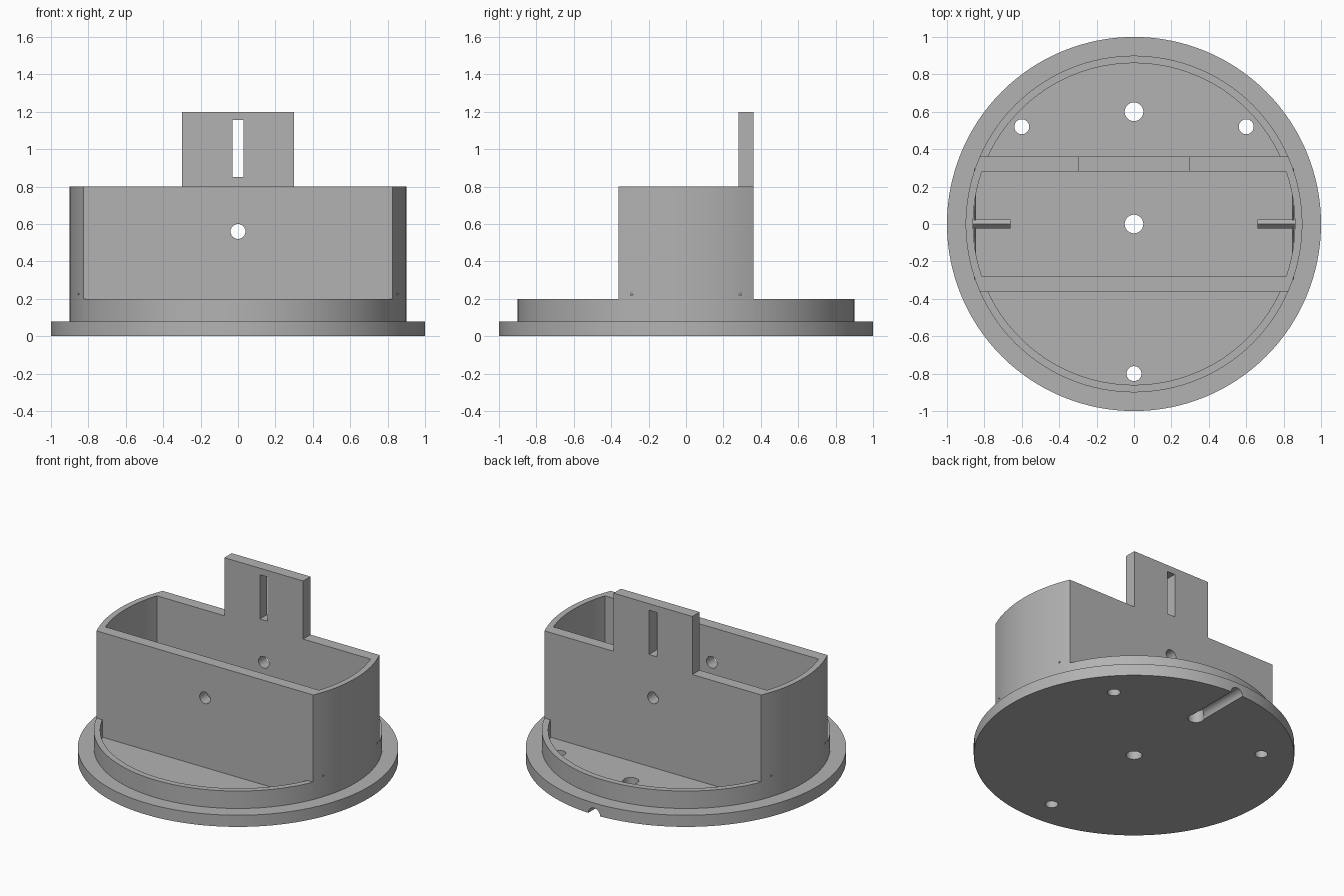
import bpy, bmesh, math
from mathutils import Matrix

cube = bpy.data.objects.get("Cube")
if cube:
    bpy.data.objects.remove(cube, do_unlink=True)

grey = bpy.data.materials.new("plain grey")
grey.use_nodes = True
COLOUR = (0.45, 0.45, 0.45, 1)
grey.diffuse_color = COLOUR
grey.node_tree.nodes["Principled BSDF"].inputs["Base Color"].default_value = COLOUR


def make(name, bm):
    bmesh.ops.recalc_face_normals(bm, faces=bm.faces)
    mesh = bpy.data.meshes.new(name)
    bm.to_mesh(mesh)
    bm.free()
    mesh.materials.append(grey)
    ob = bpy.data.objects.new(name, mesh)
    bpy.context.collection.objects.link(ob)
    return ob


def prism(name, outline, z0, z1):
    """Extrude a closed XY outline from z0 to z1."""
    bm = bmesh.new()
    face = bm.faces.new([bm.verts.new((x, y, z0)) for x, y in outline])
    ext = bmesh.ops.extrude_face_region(bm, geom=[face])
    verts = [v for v in ext["geom"] if isinstance(v, bmesh.types.BMVert)]
    bmesh.ops.translate(bm, verts=verts, vec=(0, 0, z1 - z0))
    return make(name, bm)


def rod(name, centre, radius, length, axis="Z", sides=32):
    bm = bmesh.new()
    bmesh.ops.create_cone(bm, cap_ends=True, segments=sides, radius1=radius,
                          radius2=radius, depth=length)
    turn = {"X": Matrix.Rotation(math.pi / 2, 4, "Y"),
            "Y": Matrix.Rotation(math.pi / 2, 4, "X"), "Z": Matrix()}[axis]
    bm.transform(Matrix.Translation(centre) @ turn)
    return make(name, bm)


def block(name, x0, x1, y0, y1, z0, z1):
    return prism(name, [(x0, y0), (x1, y0), (x1, y1), (x0, y1)], z0, z1)


def arc(radius, a0, a1, steps):
    return [(radius * math.cos(a0 + (a1 - a0) * i / steps),
             radius * math.sin(a0 + (a1 - a0) * i / steps)) for i in range(steps + 1)]


def barrel(radius, half):
    """Circle outline with its front and back cut flat at y = -half and half."""
    a = math.asin(half / radius)
    return arc(radius, -a, a, 24) + arc(radius, math.pi - a, math.pi + a, 24)


def cut(ob, cutters):
    bpy.context.view_layer.objects.active = ob
    for c in cutters:
        mod = ob.modifiers.new("cut", "BOOLEAN")
        mod.operation, mod.solver, mod.object = "DIFFERENCE", "EXACT", c
        bpy.ops.object.modifier_apply(modifier=mod.name)
        bpy.data.objects.remove(c, do_unlink=True)


R_OUT, R_IN, FLOOR = 0.9, 0.86, 0.08
Y_OUT, Y_IN = 0.36, 0.28

# Base disc with screw holes, cable hole and cable channel underneath
base = rod("base_disc", (0, 0, FLOOR / 2), 1, FLOOR, sides=128)
holes = [(0, 0, 0.05), (0, 0.6, 0.05), (0.6, 0.52, 0.04), (-0.6, 0.52, 0.04), (0, -0.8, 0.04)]
cutters = [rod("hole_cutter", (x, y, 0), r, 1) for x, y, r in holes]
cutters.append(rod("channel_cutter", (0, 0.85, 0), 0.045, 0.5, "Y"))
cut(base, cutters)

# Low rim in front of and behind the housing
a_out, a_in = math.asin(Y_OUT / R_OUT), math.asin(Y_OUT / R_IN)
rims = []
for name, turn in (("back_rim", 0), ("front_rim", math.pi)):
    outline = (arc(R_OUT, turn + a_out, turn + math.pi - a_out, 48)
               + arc(R_IN, turn + math.pi - a_in, turn + a_in, 48))
    rims.append(prism(name, outline, FLOOR, 0.2))

# Open housing with round ends and a hole through both long walls
housing = prism("housing_wall", barrel(R_OUT, Y_OUT), FLOOR, 0.8)
cut(housing, [prism("cavity_cutter", barrel(R_IN, Y_IN), FLOOR - 0.1, 1),
              rod("wall_hole_cutter", (0, 0, 0.56), 0.04, 1, "Y")])

# Upright mounting tab with a slot
tab = block("mounting_tab", -0.3, 0.3, Y_IN, Y_OUT, 0.8, 1.2)
cut(tab, [block("slot_cutter", -0.03, 0.03, 0, 1, 0.85, 1.155)])

# Inner pegs, each on a thin cross pin that reaches through the end wall
pins = []
for side, s in (("left", 1), ("right", -1)):
    rod(side + "_peg", (s * 0.76, 0, 0.225), 0.025, 0.2, "X", 4)
    pins.append(rod(side + "_pin", (s * 0.85, 0, 0.225), 0.006, 0.592, "Y", 12))

# Smooth the round surfaces, keep the edges sharp
bpy.ops.object.select_all(action="DESELECT")
for ob in [base, housing] + rims + pins:
    ob.select_set(True)
bpy.context.view_layer.objects.active = base
bpy.ops.object.shade_smooth_by_angle(angle=math.radians(30))
